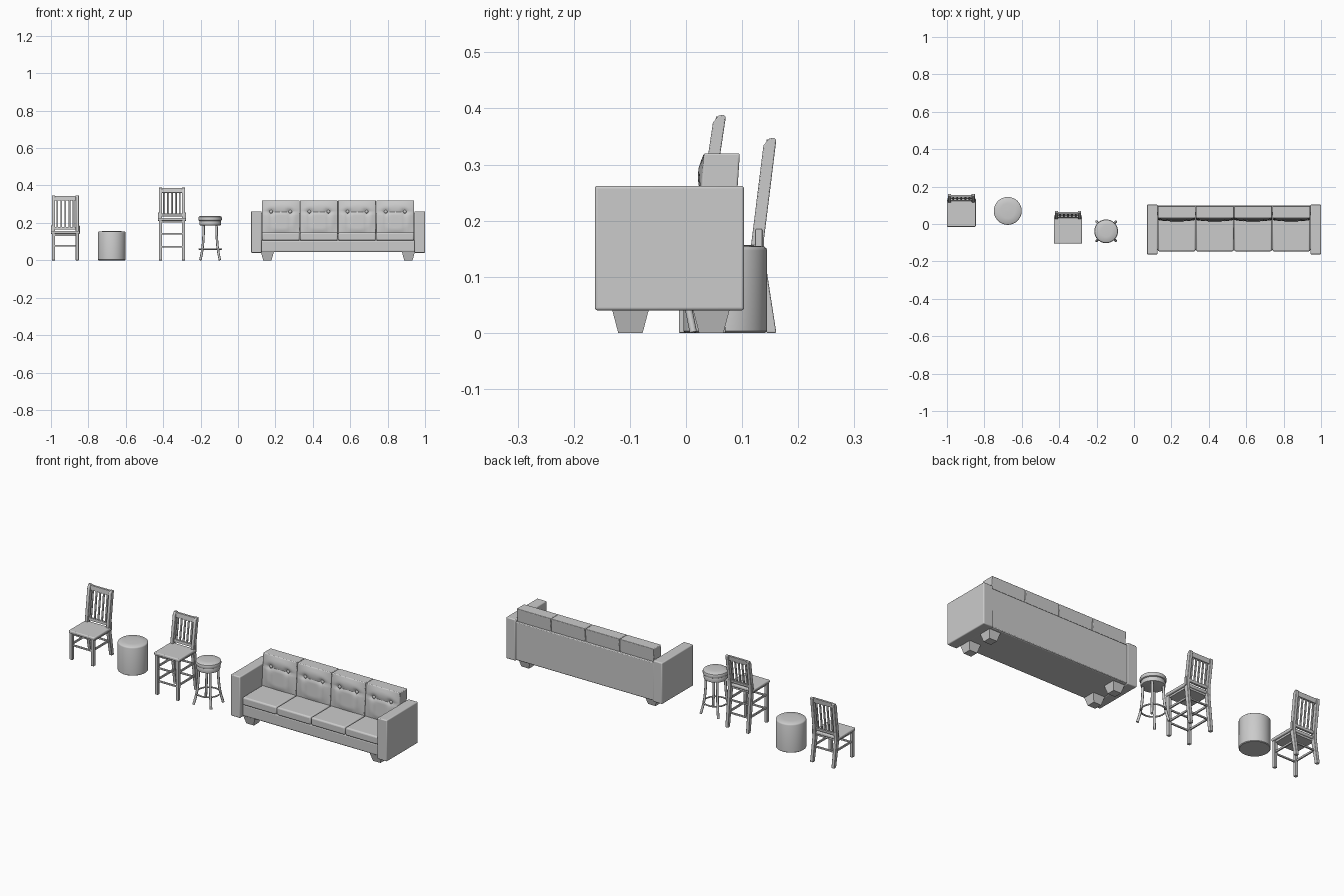
import bpy, bmesh, math
from mathutils import Vector

if "Cube" in bpy.data.objects:
    bpy.data.objects.remove(bpy.data.objects["Cube"])


def finish(name, bm, bevel=0.0, segs=3):
    bmesh.ops.recalc_face_normals(bm, faces=bm.faces[:])
    me = bpy.data.meshes.new(name)
    bm.to_mesh(me)
    bm.free()
    ob = bpy.data.objects.new(name, me)
    bpy.context.collection.objects.link(ob)
    if bevel:
        m = ob.modifiers.new("bevel", 'BEVEL')
        m.width, m.segments, m.limit_method = bevel, segs, 'ANGLE'
        m.angle_limit = math.radians(50)
    smooth(ob)
    return ob


def smooth(ob):
    bpy.ops.object.select_all(action='DESELECT')
    bpy.context.view_layer.objects.active = ob
    ob.select_set(True)
    bpy.ops.object.shade_smooth_by_angle(angle=math.radians(35))


def box_bm(lo, hi, taper=1.0):
    """Box between two corners; the bottom is scaled by taper."""
    bm = bmesh.new()
    bmesh.ops.create_cube(bm, size=1)
    lo, hi = Vector(lo), Vector(hi)
    mid, size = (lo + hi) / 2, hi - lo
    for v in bm.verts:
        k = taper if v.co.z < 0 else 1
        v.co = mid + Vector((v.co.x * size.x * k, v.co.y * size.y * k, v.co.z * size.z))
    return bm


def box(name, lo, hi, bevel=0.0, taper=1.0):
    return finish(name, box_bm(lo, hi, taper), bevel)


def prism(name, pts, x0, x1, bevel=0.0):
    """Extrude a side (y, z) profile from x0 to x1."""
    bm = bmesh.new()
    f = bm.faces.new([bm.verts.new((x0, y, z)) for y, z in pts])
    r = bmesh.ops.extrude_face_region(bm, geom=[f])
    verts = [g for g in r['geom'] if isinstance(g, bmesh.types.BMVert)]
    bmesh.ops.translate(bm, verts=verts, vec=(x1 - x0, 0, 0))
    return finish(name, bm, bevel, 2)


def lathe(name, pts, cx, cy, n=48):
    """Spin an (r, z) profile and close it at both ends."""
    bm = bmesh.new()
    rings = [[bm.verts.new((cx + r * math.cos(a), cy + r * math.sin(a), z))
              for a in (2 * math.pi * i / n for i in range(n))] for r, z in pts]
    for a, b in zip(rings, rings[1:]):
        for i in range(n):
            j = (i + 1) % n
            bm.faces.new((a[i], a[j], b[j], b[i]))
    bm.faces.new(rings[0])
    bm.faces.new(rings[-1])
    return finish(name, bm)


def slat_chair(tag, cx, dy, hw, seat, top, rungs):
    yf, yb = dy - 0.013, dy + 0.14
    # seat with a frame below
    box(tag + "_seat", (cx - hw, yf - 0.002, seat - 0.016), (cx + hw, dy + 0.132, seat), 0.005)
    box(tag + "_seat_frame", (cx - hw + .01, yf + .008, seat - .026),
        (cx + hw - .01, dy + .125, seat - .014))
    for s in (-1, 1):
        x0, x1 = sorted((cx + s * (hw - 0.005), cx + s * (hw - 0.022)))
        # bent rear post and straight front leg
        prism(tag + "_rear_post",
              [(dy + .143, 0), (dy + .161, 0), (dy + .139, seat - .015), (dy + .139, seat + .01),
               (dy + .161, top - .004), (dy + .156, top), (dy + .148, top - .002),
               (dy + .138, top - .014), (dy + .116, seat), (dy + .116, seat - .02)],
              x0, x1, 0.002)
        box(tag + "_front_leg", (x0, yf, 0), (x1, yf + 0.018, seat - 0.01), 0.002, 0.95)
        # small bracket beside the post
        a, b = sorted((cx + s * hw, cx + s * (hw - 0.007)))
        box(tag + "_bracket", (a, dy + .124, seat - .016), (b, dy + .136, seat + .028), 0.002)
        for z in rungs:
            box(tag + "_side_rung", ((x0 + x1) / 2 - .004, yf + .012, z),
                ((x0 + x1) / 2 + .004, yb - .002, z + .011), 0.002)
    for z in rungs:
        for y in (yf + .005, dy + .132):
            box(tag + "_cross_rung", (cx - hw + .015, y, z - .005),
                (cx + hw - .015, y + .008, z + .004), 0.002)

    # back rails and slats follow the tilt of the posts
    def ty(z):
        return dy + .128 + .022 * (z - seat) / (top - seat)

    def tilted(name, x0, x1, z0, z1, t):
        prism(name, [(ty(z0) - t, z0), (ty(z0) + t, z0), (ty(z1) + t, z1), (ty(z1) - t, z1)],
              x0, x1, 0.001)
    w = hw - 0.018
    tilted(tag + "_top_rail", cx - w, cx + w, top - .028, top - .003, .006)
    tilted(tag + "_low_rail", cx - w, cx + w, seat + .008, seat + .022, .006)
    for i in range(5):
        x = cx + (i - 2) * w * 0.37
        tilted(tag + "_slat", x - .0045, x + .0045, seat + .015, top - .02, .003)


slat_chair("chair", -0.923, 0.0, 0.077, 0.157, 0.348, [0.078])
slat_chair("bar_chair", -0.353, -0.09, 0.075, 0.227, 0.389, [0.073, 0.143])

# round pouf
lathe("pouf", [(.071, 0), (.0745, .003), (.0745, .147), (.073, .151), (.069, .154), (.04, .156), (.004, .157)],
      -0.675, 0.07)

# round stool
sx, sy = -0.149, -0.039
lathe("stool_cushion", [(.056, .210), (.061, .213), (.063, .219), (.063, .226), (.061, .232),
                        (.055, .236), (.03, .238), (.003, .238)], sx, sy)
lathe("stool_apron", [(.05, .186), (.057, .188), (.058, .192), (.058, .206), (.056, .212)], sx, sy)


def tube(name, pts, r, cyclic=False):
    cu = bpy.data.curves.new(name, 'CURVE')
    cu.dimensions = '3D'
    cu.bevel_depth, cu.bevel_resolution, cu.use_fill_caps = r, 2, True
    cu.resolution_u = 6
    sp = cu.splines.new('BEZIER')
    sp.bezier_points.add(len(pts) - 1)
    for p, co in zip(sp.bezier_points, pts):
        p.co = co
        p.handle_left_type = p.handle_right_type = 'AUTO'
    sp.use_cyclic_u = cyclic
    ob = bpy.data.objects.new(name, cu)
    bpy.context.collection.objects.link(ob)


for i in (-1, 1):
    for j in (-1, 1):
        tube("stool_leg", [(sx + i * d, sy + j * d, z) for d, z in
                           ((.034, .19), (.036, .12), (.042, .055), (.052, .001))], .0065)
tube("stool_foot_ring", [(sx + .059 * math.cos(k * math.pi / 4), sy + .059 * math.sin(k * math.pi / 4), .06)
                         for k in range(8)], .004, True)

# sofa body
X0, X1, L, R = 0.07, 1.0, 0.126, 0.943
for a, b in ((X0, L), (L + R - L, X1)):
    box("sofa_arm", (a, -0.1625, 0.04), (b, 0.1035, 0.262), 0.005)
box("sofa_base", (L - .01, -0.138, 0.043), (R + .01, 0.095, 0.107), 0.008)
prism("sofa_back", [(.045, .05), (.098, .043), (.1, .25), (.06, .25)], L - .01, R + .01, 0.004)

# tapered sofa feet
for x in (0.122, 0.876):
    for y in (-0.133, 0.011):
        box("sofa_foot", (x, y, 0), (x + .07, y + .068, 0.046), 0, 0.64)

# seat and tufted back cushions with buttons
W = (R - L) / 4
for i in range(4):
    a = L + i * W
    box("seat_cushion", (a + .001, -0.146, 0.106), (a + W - .001, 0.05, 0.149), 0.008)
    bm = box_bm((a + .001, .026, .14), (a + W - .001, .09, .32))
    bmesh.ops.subdivide_edges(bm, edges=bm.edges[:], cuts=19, use_grid_fill=True)
    buttons = [(a + W * .25, .26), (a + W * .75, .26)]
    for v in bm.verts:
        u, h = (v.co.x - a) / W, (v.co.z - .14) / .18
        front = v.co.y < .0261
        v.co.y += .012 * (h - .5)
        if front:
            edge = min(1, 16 * u * (1 - u) * h * (1 - h) * 2)
            d = -.008 * edge + .005 * edge * math.exp(-((v.co.z - .26) / .006) ** 2)
            for bx, bz in buttons:
                q = ((v.co.x - bx) ** 2 + (v.co.z - bz) ** 2) / .016 ** 2
                d += .009 * math.exp(-q)
                if v.co.z < bz:
                    d += .003 * edge * math.exp(-((v.co.x - bx) / .008) ** 2)
            v.co.y += d
    finish("back_cushion", bm, 0.006)
    for bx, bz in buttons:
        bm = bmesh.new()
        bmesh.ops.create_uvsphere(bm, u_segments=16, v_segments=8, radius=.009)
        for v in bm.verts:
            v.co = Vector((bx + v.co.x, .029 + v.co.y * .6, bz + v.co.z))
        finish("cushion_button", bm)
